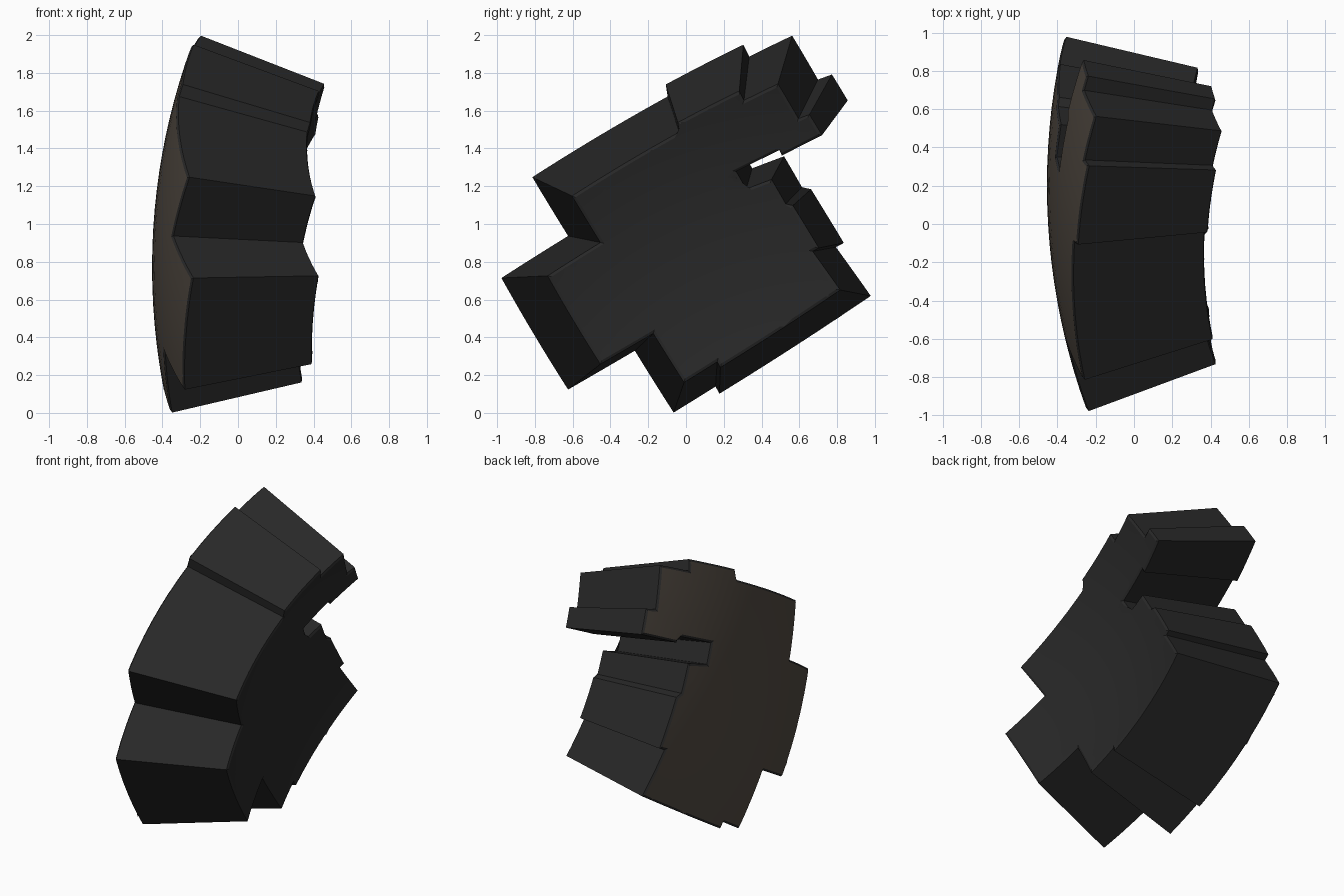
import bpy, bmesh, math
from mathutils import Vector

if "Cube" in bpy.data.objects:
    bpy.data.objects.remove(bpy.data.objects["Cube"])

# Curved shell tile: an outline cut from a sphere and tapered toward its centre
CENTRE = Vector((2.945, 0.2, 0.77))
RADIUS = 3.4
TAPER = 0.788          # inner radius / outer radius
LIP = 0.008            # height of the chamfer at both skins

OUTLINE = [
    (-.98, .714), (-.626, .937), (-.816, 1.249), (-.098, 1.677), (-.108, 1.741),
    (.304, 1.952), (.335, 1.889), (.563, 2.0), (.70, 1.767), (.774, 1.794),
    (.858, 1.656), (.589, 1.519), (.573, 1.556), (.283, 1.413), (.351, 1.296),
    (.52, 1.36), (.615, 1.196), (.663, 1.185), (.837, .90), (.795, .878),
    (.98, .619), (.177, .10), (.156, .138), (-.066, 0.0), (-.272, .328),
    (-.626, .122),
]


def material(name, colour):
    m = bpy.data.materials.new(name)
    m.diffuse_color = (*colour, 1)
    m.use_nodes = True
    m.node_tree.nodes["Principled BSDF"].inputs["Base Color"].default_value = m.diffuse_color
    return m


def to_plane(y, z):
    """Central projection of a point on the sphere to a flat plane."""
    dy, dz = y - CENTRE.y, z - CENTRE.z
    depth = math.sqrt(RADIUS ** 2 - dy * dy - dz * dz)
    return Vector((-1, dy / depth, dz / depth))


def chamfer(bm, faces):
    """Raise a skin slightly, leaving a narrow sloped rim around it."""
    bmesh.ops.inset_region(bm, faces=faces, thickness=0.014, depth=LIP,
                           use_boundary=True, use_even_offset=True)


bm = bmesh.new()
bm.faces.new([bm.verts.new(to_plane(y, z)) for y, z in OUTLINE])

# Cut the flat outline into a grid so that it can follow the sphere
for axis in (Vector((0, 1, 0)), Vector((0, 0, 1))):
    for i in range(-12, 13):
        geom = bm.verts[:] + bm.edges[:] + bm.faces[:]
        bmesh.ops.bisect_plane(bm, geom=geom, dist=1e-5,
                               plane_co=axis * (i * 0.03 + 0.0013), plane_no=axis)

# Outer skin on the large sphere, inner skin on the small one, walls between
for v in bm.verts:
    v.co = CENTRE + v.co.normalized() * (RADIUS - LIP)
outer = bm.faces[:]
extruded = bmesh.ops.extrude_face_region(bm, geom=outer, use_keep_orig=True)["geom"]
inner = [g for g in extruded if isinstance(g, bmesh.types.BMFace)]
for v in [g for g in extruded if isinstance(g, bmesh.types.BMVert)]:
    v.co = CENTRE + (v.co - CENTRE).normalized() * (RADIUS * TAPER + LIP)
bmesh.ops.recalc_face_normals(bm, faces=bm.faces[:])

chamfer(bm, outer)
chamfer(bm, inner)
for f in outer:
    f.material_index = 1
bmesh.ops.triangulate(bm, faces=[f for f in bm.faces if len(f.verts) > 4])

mesh = bpy.data.meshes.new("shell_tile")
bm.to_mesh(mesh)
bm.free()
mesh.materials.append(material("charcoal black", (0.021, 0.021, 0.021)))
mesh.materials.append(material("dark taupe", (0.082, 0.067, 0.053)))
tile = bpy.data.objects.new("shell_tile", mesh)
bpy.context.collection.objects.link(tile)

# Smooth curved skins with crisp wall corners
bpy.context.view_layer.objects.active = tile
tile.select_set(True)
bpy.ops.object.shade_smooth_by_angle(angle=math.radians(20))
